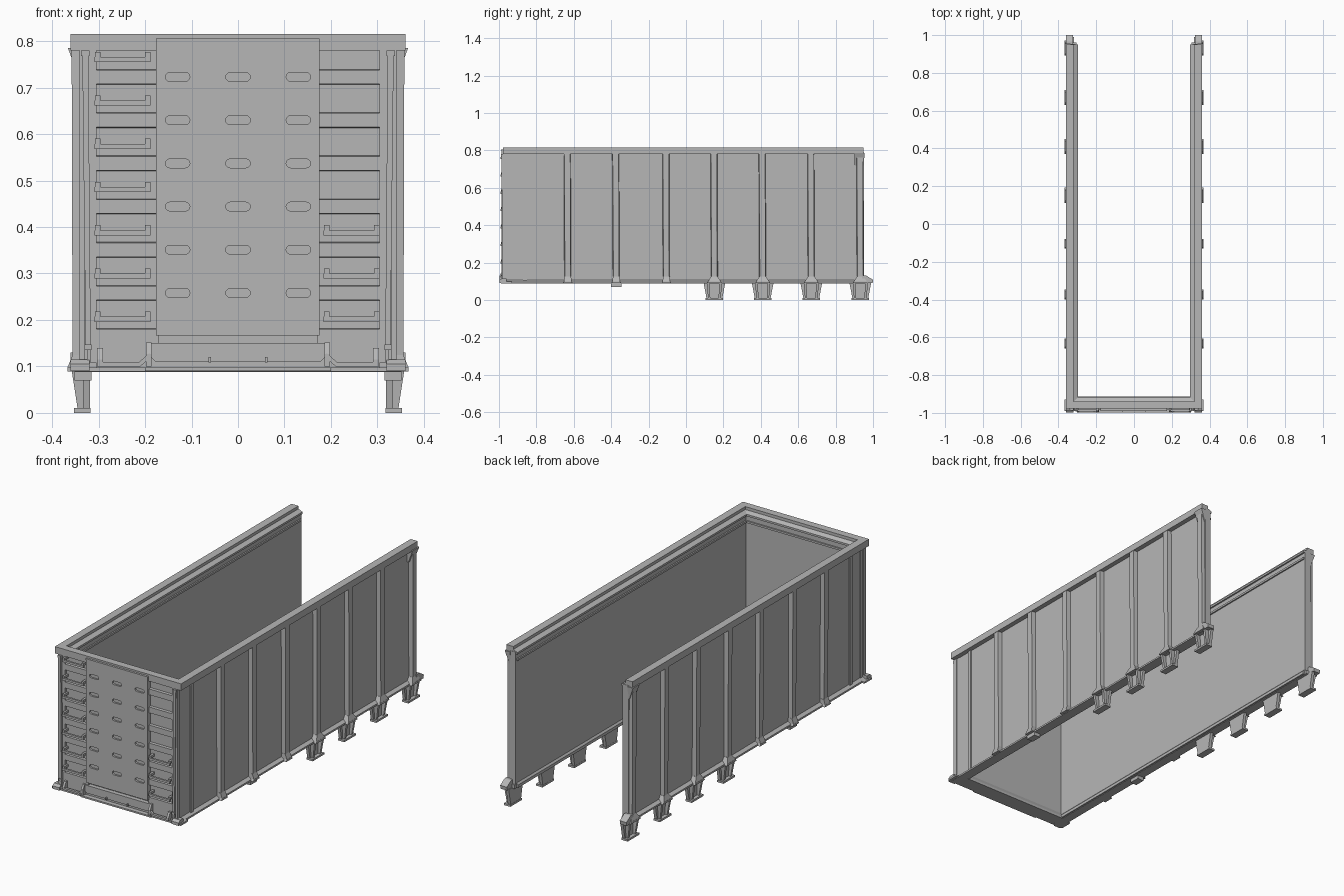
import bpy, bmesh, math
from mathutils import Vector

if "Cube" in bpy.data.objects:
    bpy.data.objects.remove(bpy.data.objects["Cube"], do_unlink=True)

grey = bpy.data.materials.new("plain grey")
grey.use_nodes = True
COLOUR = (0.47, 0.47, 0.47, 1)
grey.diffuse_color = COLOUR
grey.node_tree.nodes["Principled BSDF"].inputs["Base Color"].default_value = COLOUR


def finish(name, bm, mirror=False):
    bmesh.ops.recalc_face_normals(bm, faces=bm.faces)
    mesh = bpy.data.meshes.new(name)
    bm.to_mesh(mesh)
    bm.free()
    mesh.materials.append(grey)
    obj = bpy.data.objects.new(name, mesh)
    bpy.context.collection.objects.link(obj)
    if mirror:
        obj.modifiers.new("Mirror", "MIRROR").use_mirror_merge = False
    return obj


def add_loft(bm, lower, upper):
    """Solid between two matching point loops."""
    a = [bm.verts.new(p) for p in lower]
    b = [bm.verts.new(p) for p in upper]
    bm.faces.new(a)
    bm.faces.new(b)
    for i in range(len(a)):
        j = (i + 1) % len(a)
        bm.faces.new((a[i], a[j], b[j], b[i]))


def rect(x0, x1, y0, y1, z):
    return [(x0, y0, z), (x1, y0, z), (x1, y1, z), (x0, y1, z)]


def add_box(bm, x0, x1, y0, y1, z0, z1):
    add_loft(bm, rect(x0, x1, y0, y1, z0), rect(x0, x1, y0, y1, z1))


def box(name, *limits, mirror=False):
    bm = bmesh.new()
    add_box(bm, *limits)
    return finish(name, bm, mirror)


def add_prism(bm, points, axis, start, end):
    """Extrude a 2D profile along x, y or z."""
    def place(t):
        return [{"x": (t, u, v), "y": (u, t, v), "z": (u, v, t)}[axis] for u, v in points]
    add_loft(bm, place(start), place(end))


def prism(name, points, axis, start, end, mirror=False):
    bm = bmesh.new()
    add_prism(bm, points, axis, start, end)
    return finish(name, bm, mirror)


# Side walls with inner trims and long rails
box("side_wall", 0.305, 0.335, -0.975, 0.945, 0.09, 0.785, mirror=True)
prism("top_side_rail", [(0.32, 0.815), (0.36, 0.815), (0.36, 0.78), (0.297, 0.78),
                        (0.297, 0.79), (0.32, 0.80)], "y", -0.94, 0.95, mirror=True)
box("inner_upper_trim", 0.298, 0.306, -0.925, 0.945, 0.745, 0.755, mirror=True)
prism("inner_lower_trim", [(0.306, 0.09), (0.297, 0.09), (0.297, 0.105), (0.306, 0.115)],
      "y", -0.925, 0.945, mirror=True)
prism("bottom_side_rail", [(0.305, 0.088), (0.352, 0.088), (0.352, 0.097), (0.334, 0.108),
                           (0.305, 0.108)], "y", -0.985, 0.96, mirror=True)

# Slim seams near the front of each side
bm = bmesh.new()
for y in (-0.97, -0.86):
    add_box(bm, 0.33, 0.341, y - 0.011, y + 0.011, 0.1, 0.78)
finish("side_seams", bm, mirror=True)

# Tapered side ribs with flared bases
rib_positions = [-0.632, -0.373, -0.105, 0.152, 0.41, 0.67, 0.932]
ribs, bases = bmesh.new(), bmesh.new()
for y in rib_positions:
    w = 0.019
    add_loft(ribs, [(0.33, y - w, 0.1), (0.356, y - w + 0.004, 0.1),
                    (0.356, y + w - 0.004, 0.1), (0.33, y + w, 0.1)],
             [(0.33, y - w - 0.003, 0.782), (0.358, y - w, 0.782),
              (0.358, y + w - 0.006, 0.782), (0.33, y + w - 0.003, 0.782)])
    h = 0.04 if y > 0 else 0.026
    add_loft(bases, rect(0.33, 0.367, y - h, y + h, 0.09),
             rect(0.33, 0.367, y - h + 0.006, y + h - 0.006, 0.1))
    add_loft(bases, rect(0.33, 0.366, y - h + 0.006, y + h - 0.006, 0.1),
             rect(0.33, 0.356, y - 0.018, y + 0.018, 0.125))
finish("side_ribs", ribs, mirror=True)
finish("rib_bases", bases, mirror=True)

# Channel feet: tapered web, side gussets and a sole plate
feet = bmesh.new()
for y in rib_positions[3:]:
    add_loft(feet, rect(0.318, 0.334, y - 0.058, y + 0.058, 0.092),
             rect(0.318, 0.334, y - 0.042, y + 0.042, 0.008))
    for s in (-1, 1):
        add_loft(feet, rect(0.325, 0.358, y + s * 0.04, y + s * 0.026, 0.092),
                 rect(0.325, 0.345, y + s * 0.034, y + s * 0.022, 0.008))
    add_box(feet, 0.317, 0.353, y - 0.047, y + 0.047, 0, 0.01)
finish("feet", feet, mirror=True)
box("small_foot", 0.315, 0.352, -0.402, -0.346, 0.07, 0.092, mirror=True)

# Rear end: post and lower toe
prism("rear_post", [(0.305, 0.93), (0.345, 0.93), (0.338, 0.952), (0.305, 0.952)],
      "z", 0.095, 0.79, mirror=True)
prism("rear_toe", [(0.94, 0.09), (0.998, 0.09), (1.0, 0.108), (0.965, 0.13), (0.94, 0.13)],
      "x", 0.322, 0.36, mirror=True)
bm = bmesh.new()
add_loft(bm, rect(0.335, 0.342, 0.9, 0.95, 0.72), rect(0.335, 0.366, 0.9, 0.955, 0.785))
finish("rear_top_gusset", bm, mirror=True)

# Front wall, top rail and corner posts
box("front_wall", -0.32, 0.32, -0.96, -0.925, 0.09, 0.785)
prism("top_front_rail", [(-0.978, 0.815), (-0.94, 0.815), (-0.94, 0.80), (-0.918, 0.79),
                         (-0.918, 0.78), (-0.978, 0.78)], "x", -0.36, 0.36)
box("inner_front_trim", -0.305, 0.305, -0.926, -0.918, 0.745, 0.755)
prism("inner_front_sill", [(-0.97, 0.088), (-0.912, 0.088), (-0.912, 0.1), (-0.926, 0.125),
                           (-0.97, 0.125)], "x", -0.32, 0.32)
box("corner_post", 0.315, 0.337, -0.975, -0.94, 0.1, 0.785, mirror=True)
bm = bmesh.new()
add_loft(bm, rect(0.317, 0.328, -0.986, -0.97, 0.147), rect(0.322, 0.335, -0.986, -0.97, 0.772))
add_box(bm, 0.32, 0.338, -0.988, -0.97, 0.768, 0.78)
add_box(bm, 0.315, 0.33, -0.99, -0.965, 0.135, 0.147)
add_box(bm, 0.317, 0.325, -0.986, -0.97, 0.1, 0.136)
finish("front_corner_tube", bm, mirror=True)

# Horizontal ridges on both sides of the front plate
PITCH = 0.093
bm = bmesh.new()
for i in range(7):
    z = 0.723 - i * PITCH
    add_prism(bm, [(-0.955, z - 0.017), (-0.974, z - 0.015), (-0.974, z + 0.015),
                   (-0.955, z + 0.017)], "x", 0.17, 0.32)
finish("front_ridges", bm, mirror=True)

# Front centre plate with slots cut through
plate = box("front_plate", -0.177, 0.175, -0.987, -0.962, 0.167, 0.805)
bm = bmesh.new()
r, half = 0.0095, 0.017
for row in range(6):
    for x in (-0.13, 0, 0.13):
        z = 0.723 - row * PITCH
        outline = []
        for k in range(14):
            t = math.pi * (k if k < 7 else k - 1) / 6
            side = half if k < 7 else -half
            outline.append((x + side + r * math.sin(t), z + r * math.cos(t)))
        add_prism(bm, outline, "y", -1.0, -0.978)
cutter = finish("slot_cutter", bm)
cutter.hide_render = True
cut = plate.modifiers.new("Slots", "BOOLEAN")
cut.object = cutter
cut.solver = "EXACT"
bpy.context.view_layer.update()
result = bpy.data.meshes.new_from_object(plate.evaluated_get(bpy.context.evaluated_depsgraph_get()))
plate.modifiers.clear()
plate.data = result
bpy.data.objects.remove(cutter, do_unlink=True)
box("plate_top_lip", -0.177, 0.175, -0.989, -0.962, 0.799, 0.806)

# Ladder rungs: seven on one side, three on the other
bm = bmesh.new()
for x, rows in ((-0.248, range(7)), (0.245, range(4, 7))):
    for i in rows:
        z = 0.776 - i * PITCH if i else 0.777
        add_box(bm, x - 0.061, x + 0.06, -0.992, -0.982, z - 0.022, z - 0.011)
        for s in (-1, 1):
            add_box(bm, x + s * 0.054 - 0.006, x + s * 0.054 + 0.006, -0.99, -0.955,
                    z - 0.012, z)
finish("ladder_rungs", bm)

# Lower front beam, apron, steps and lip
box("lower_beam", -0.32, 0.32, -0.974, -0.95, 0.095, 0.15)
prism("apron", [(-0.19, 0.15), (-0.187, 0.12), (-0.177, 0.11), (0.177, 0.11),
                (0.187, 0.12), (0.19, 0.15)], "y", -0.982, -0.97)
box("front_lip", -0.367, 0.367, -0.99, -0.93, 0.089, 0.098)
box("front_lip_centre", -0.2, 0.2, -0.998, -0.98, 0.09, 0.098)
prism("front_corner_toe", [(-0.998, 0.09), (-0.96, 0.09), (-0.96, 0.115), (-0.985, 0.115),
                           (-0.998, 0.105)], "x", 0.32, 0.36, mirror=True)
prism("lower_step", [(0.302, 0.1), (0.21, 0.1), (0.19, 0.118), (0.19, 0.13),
                     (0.212, 0.11), (0.302, 0.11)], "y", -0.998, -0.985, mirror=True)
bm = bmesh.new()
for x, top in ((0.192, 0.152), (0.297, 0.14)):
    add_prism(bm, [(-0.998, 0.1), (-0.96, 0.1), (-0.96, top), (-0.985, top), (-0.998, top - 0.025)],
              "x", x - 0.006, x + 0.006)
add_box(bm, 0.058, 0.064, -0.992, -0.975, 0.108, 0.12)
finish("step_brackets", bm, mirror=True)
